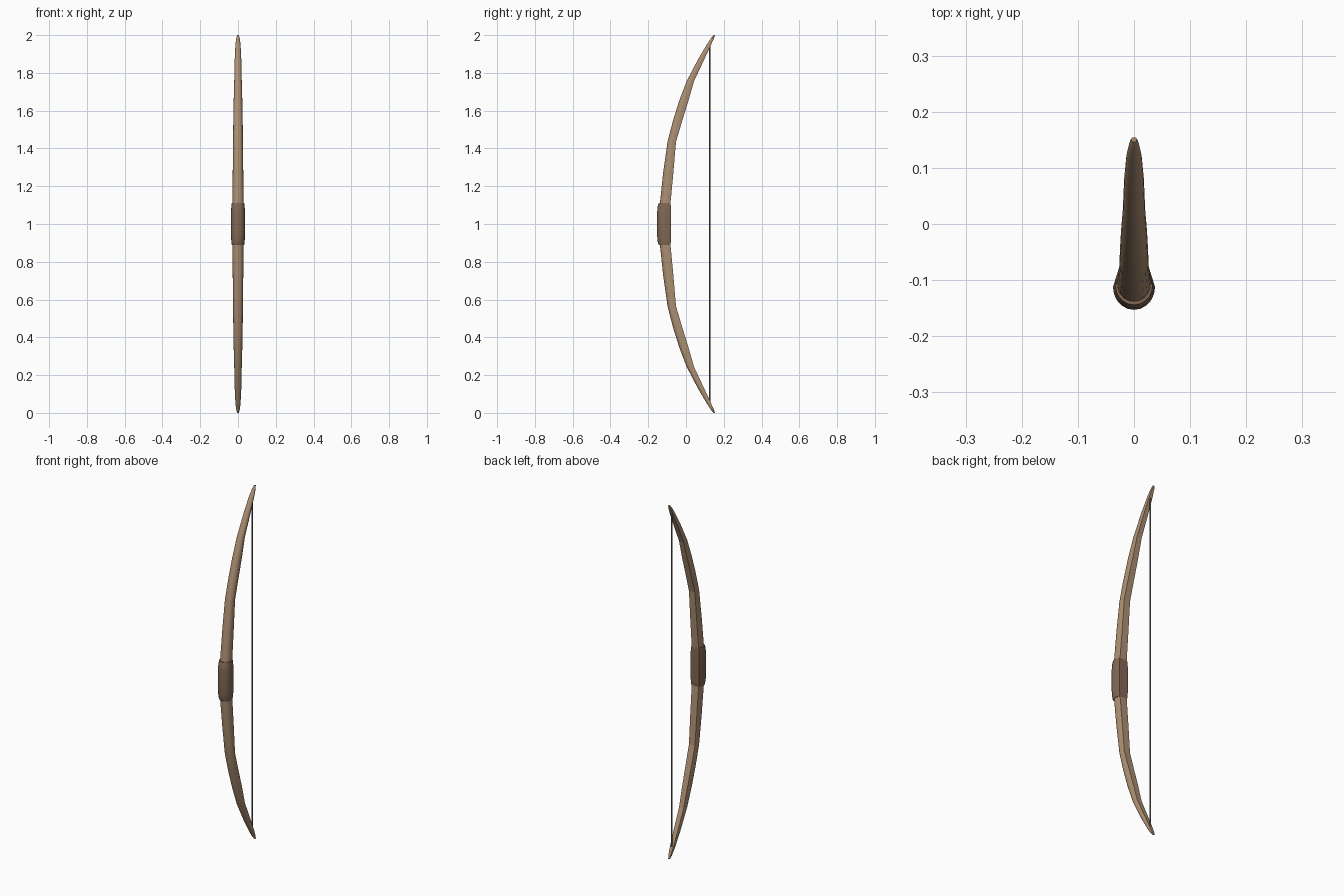
import bpy, bmesh, math

if "Cube" in bpy.data.objects:
    bpy.data.objects.remove(bpy.data.objects["Cube"])

def material(name, color):
    m = bpy.data.materials.new(name)
    m.diffuse_color = (*color, 1)
    m.use_nodes = True
    m.node_tree.nodes["Principled BSDF"].inputs["Base Color"].default_value = m.diffuse_color
    return m

wood = material("wood", (0.42, 0.28, 0.17))
leather = material("leather", (0.22, 0.14, 0.09))
cord = material("cord", (0.16, 0.14, 0.13))

def section(z, front, belly, half, n=10):
    """Rounded front arc with a narrower flat belly."""
    c = belly - 0.45 * (belly - front)
    pts = [(half * math.cos(math.pi * i / n), c - (c - front) * math.sin(math.pi * i / n), z)
           for i in range(n + 1)]
    pts.append((-0.72 * half, belly, z))
    pts.append((0.72 * half, belly, z))
    return pts

def loft(name, stations, mat):
    bm = bmesh.new()
    rings = [[bm.verts.new(p) for p in section(*s)] for s in stations]
    n = len(rings[0])
    for a, b in zip(rings, rings[1:]):
        for i in range(n):
            j = (i + 1) % n
            f = bm.faces.new((a[i], a[j], b[j], b[i]))
            f.smooth = i != n - 2          # belly stays flat
    bm.faces.new(rings[0])
    bm.faces.new(rings[-1])
    bmesh.ops.recalc_face_normals(bm, faces=bm.faces)
    # crisp edges along the belly and around the ends
    for e in bm.edges:
        if len(e.link_faces) == 2 and e.calc_face_angle() > math.radians(32):
            e.smooth = False
    me = bpy.data.meshes.new(name)
    bm.to_mesh(me)
    bm.free()
    me.materials.append(mat)
    ob = bpy.data.objects.new(name, me)
    bpy.context.collection.objects.link(ob)
    return ob

# upper limb stations: z, front y, belly y, half width
upper = [
    (1.05, -0.142, -0.086, 0.031),
    (1.11, -0.138, -0.082, 0.030),
    (1.27, -0.121, -0.067, 0.028),
    (1.434, -0.098, -0.053, 0.026),
    (1.54, -0.071, -0.022, 0.025),
    (1.65, -0.037, 0.012, 0.023),
    (1.755, 0.003, 0.042, 0.020),
    (1.87, 0.063, 0.096, 0.0175),
    (1.95, 0.110, 0.133, 0.0135),
    (1.985, 0.133, 0.149, 0.009),
    (2.00, 0.146, 0.154, 0.005),
]
lower = [(2 - z, f, b, w) for z, f, b, w in reversed(upper)]
loft("bow_limbs", lower + upper, wood)

# wrapped grip with softened ends
half_grip = [(1.0, -0.153, -0.079, 0.0375), (1.06, -0.153, -0.079, 0.0375),
             (1.095, -0.150, -0.080, 0.035), (1.11, -0.144, -0.082, 0.033)]
loft("grip", [(2 - z, f, b, w) for z, f, b, w in half_grip[:0:-1]] + half_grip, leather)

# bowstring
bpy.ops.mesh.primitive_cylinder_add(vertices=6, radius=0.004, depth=1.88, location=(0, 0.126, 1.0))
string = bpy.context.object
string.name = "bowstring"
string.data.materials.append(cord)
